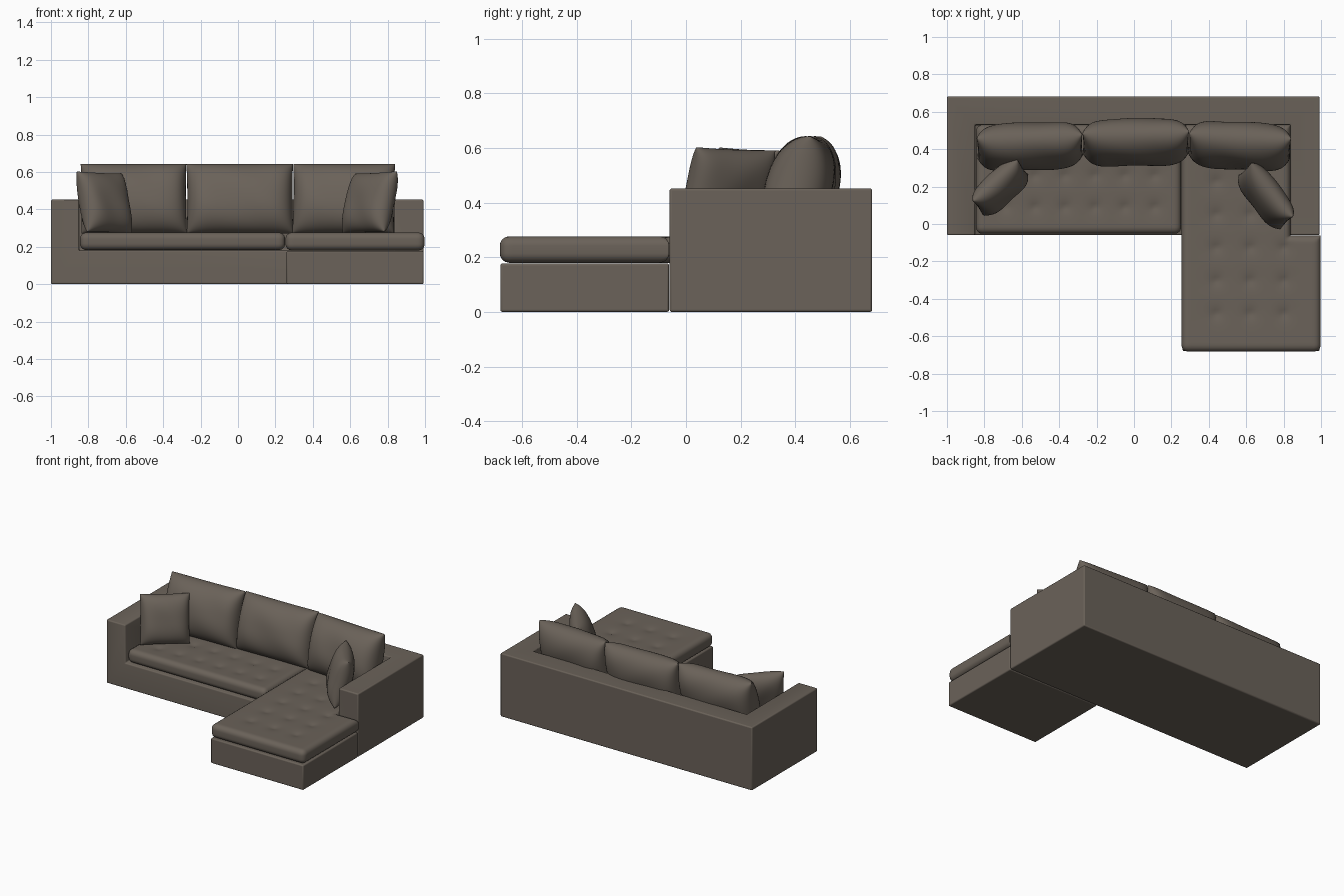
import bpy, bmesh, math
from mathutils import Matrix, Vector

if "Cube" in bpy.data.objects:
    bpy.data.objects.remove(bpy.data.objects["Cube"])

fabric = bpy.data.materials.new("taupe fabric")
fabric.diffuse_color = (0.145, 0.122, 0.100, 1)
fabric.use_nodes = True
fabric.node_tree.nodes["Principled BSDF"].inputs["Base Color"].default_value = fabric.diffuse_color


def add_object(name, bm, angle=40):
    bmesh.ops.recalc_face_normals(bm, faces=bm.faces)
    me = bpy.data.meshes.new(name)
    bm.to_mesh(me)
    bm.free()
    me.materials.append(fabric)
    ob = bpy.data.objects.new(name, me)
    bpy.context.collection.objects.link(ob)
    bpy.ops.object.select_all(action='DESELECT')
    ob.select_set(True)
    bpy.context.view_layer.objects.active = ob
    bpy.ops.object.shade_smooth_by_angle(angle=math.radians(angle))
    return ob


def box(name, lo, hi):
    bm = bmesh.new()
    lo, hi = Vector(lo), Vector(hi)
    bmesh.ops.create_cube(bm, size=1)
    for v in bm.verts:
        v.co = Vector([lo[i] + (v.co[i] + 0.5) * (hi[i] - lo[i]) for i in range(3)])
    return add_object(name, bm)


def bevel(ob, width):
    m = ob.modifiers.new("rounded edges", 'BEVEL')
    m.width, m.segments, m.limit_method = width, 3, 'ANGLE'


# Sofa body: one block with the seat well cut out, leaving back and arms
body = box("sofa_body", (-1, -0.06, 0), (0.992, 0.682, 0.452))
well = box("seat_well_cutter", (-0.85, -0.5, 0.18), (0.837, 0.53, 0.9))
well.hide_render = True
cut = body.modifiers.new("seat well", 'BOOLEAN')
cut.operation, cut.object, cut.solver = 'DIFFERENCE', well, 'EXACT'
bpy.context.view_layer.objects.active = body
bpy.ops.object.modifier_apply(modifier=cut.name)
bpy.data.objects.remove(well)
bevel(body, 0.008)

# Chaise base in front of the body
bevel(box("chaise_base", (0.26, -0.68, 0), (0.992, -0.062, 0.178)), 0.008)


def grid_lines(edges, step, r):
    """Even lines plus finer ones beside each edge, for a round profile."""
    lo, hi = min(edges), max(edges)
    n = round((hi - lo) / step)
    near = [e + s * r * f for e in edges for s in (-1, 1) for f in (0, .03, .13, .3, .6, 1)]
    near = sorted({round(p, 5) for p in near if lo <= p <= hi})
    even = [lo + (hi - lo) * i / n for i in range(n + 1)]
    return sorted(near + [p for p in even if min(abs(p - q) for q in near) > step * 0.4])


def seat_cushion(name, x0, x1, y0, y1, z0, z1, tufts, notch=None, r=0.035):
    """Rounded slab with button tufts; notch cuts away the back right corner."""
    xs = grid_lines([x0, x1] + ([notch[0]] if notch else []), 0.016, r)
    ys = grid_lines([y0, y1] + ([notch[1]] if notch else []), 0.016, r)

    def point(x, y, top):
        d = min(x - x0, x1 - x, y - y0, y1 - y)
        if notch:
            d = min(d, max(notch[0] - x, notch[1] - y))
        k = max(0.0, r - max(d, 0))
        drop = r - math.sqrt(max(0, r * r - k * k))
        # round the corners seen from above
        cx, cy = min(max(x, x0 + r), x1 - r), min(max(y, y0 + r), y1 - r)
        a, b = x - cx, y - cy
        if a and b:
            s = max(abs(a), abs(b)) / math.hypot(a, b)
            x, y = cx + a * s, cy + b * s
        if not top:
            return (x, y, z0 + drop)
        dent = sum(0.016 * math.exp(-math.hypot(x - p, y - q) / 0.03) for p, q in tufts)
        return (x, y, z1 - drop - dent * (1 - k / r))

    bm = bmesh.new()
    layers = [[[bm.verts.new(point(x, y, t)) for y in ys] for x in xs] for t in (True, False)]
    for g in layers:
        for i in range(len(xs) - 1):
            for j in range(len(ys) - 1):
                if notch and xs[i] > notch[0] - 1e-4 and ys[j] > notch[1] - 1e-4:
                    continue
                bm.faces.new((g[i][j], g[i + 1][j], g[i + 1][j + 1], g[i][j + 1]))
    # side wall joins the two borders
    pair = dict(zip([v for c in layers[0] for v in c], [v for c in layers[1] for v in c]))
    for e in [e for e in bm.edges if e.is_boundary and e.verts[0] in pair]:
        a, b = e.verts
        bm.faces.new((a, b, pair[b], pair[a]))
    bmesh.ops.delete(bm, geom=[v for v in bm.verts if not v.link_faces], context='VERTS')
    return add_object(name, bm, 60)


# Tufted seat cushions
seat_cushion("seat_cushion", -0.845, 0.252, -0.052, 0.53, 0.182, 0.277,
             [(-0.69 + 0.16 * i, y) for i in range(6) for y in (0.09, 0.26)])
seat_cushion("chaise_cushion", 0.254, 0.998, -0.682, 0.53, 0.18, 0.277,
             [(x, -0.48 + 0.177 * j) for x in (0.44, 0.62, 0.80) for j in range(5)
              if x < 0.8 or j < 3 or j == 3], notch=(0.836, -0.062))


def pillow(name, centre, size, turn, lean, pu, pv, roll=0, ear=0.03, n=32):
    """Stuffed cushion: two bulging sheets meeting at a seam."""
    w, t, h = (s / 2 for s in size)
    m = (Matrix.Translation(centre) @ Matrix.Rotation(math.radians(turn), 4, 'Z')
         @ Matrix.Rotation(math.radians(-lean), 4, 'X') @ Matrix.Rotation(math.radians(roll), 4, 'Y'))
    bm = bmesh.new()
    p = [math.sin(math.pi / 2 * (2 * i / n - 1)) for i in range(n + 1)]
    for side in (-1, 1):
        g = []
        for u in p:
            col = []
            for v in p:
                bulge = math.sqrt(max(0, (1 - abs(u) ** pu) * (1 - abs(v) ** pv)))
                fold = 1 + 0.03 * math.sin(5 * u + 3 * v + 9 * centre[0])
                col.append(bm.verts.new(m @ Vector((
                    w * u * (1 - ear * (1 - v * v)), side * t * bulge * fold,
                    h * v * (1 - ear * (1 - u * u))))))
            g.append(col)
        for i in range(n):
            for j in range(n):
                bm.faces.new((g[i][j], g[i + 1][j], g[i + 1][j + 1], g[i][j + 1]))
    bmesh.ops.remove_doubles(bm, verts=bm.verts, dist=0.0004)
    return add_object(name, bm, 80)


# Back cushions leaning on the backrest
for name, x, y, w, turn in (("back_cushion_left", -0.557, 0.415, 0.565, 2),
                            ("back_cushion_middle", 0.01, 0.437, 0.57, 1),
                            ("back_cushion_right", 0.565, 0.418, 0.545, -3)):
    pillow(name, (x, y, 0.457), (w, 0.235, 0.385), turn, 16, 6, 2.3, ear=0.015)

# Throw pillows in the two corners
pillow("throw_pillow_left", (-0.715, 0.195, 0.436), (0.325, 0.15, 0.335), 43, 16, 4, 3, 2)
pillow("throw_pillow_right", (0.705, 0.15, 0.436), (0.365, 0.15, 0.335), -53, 16, 4, 3, -2)
